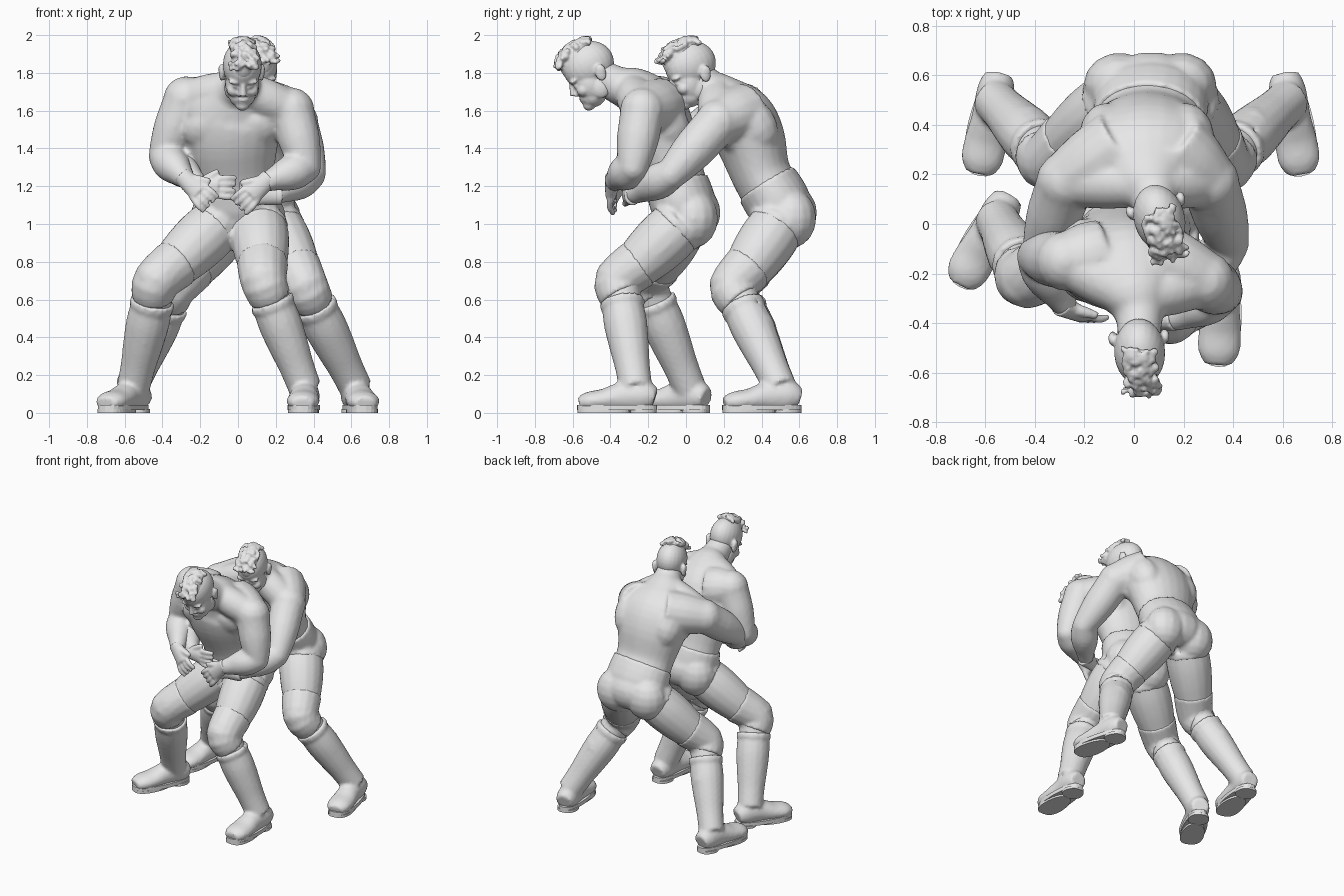
import bpy
import bmesh
import math
import random
from mathutils import Matrix, Vector

random.seed(4)
cube = bpy.data.objects.get("Cube")
if cube:
    bpy.data.objects.remove(cube, do_unlink=True)

X_AXIS = Vector((1, 0, 0))
BACK = Vector((0, 1, 0))

# One matte grey for everything
grey = bpy.data.materials.new("light grey")
grey.use_nodes = True
grey.diffuse_color = (.8, .8, .8, 1)
grey.node_tree.nodes["Principled BSDF"].inputs["Base Color"].default_value = grey.diffuse_color


def finish(name, bm, voxel=None, passes=3):
    """Turn overlapping volumes into one fused, softened object."""
    bmesh.ops.recalc_face_normals(bm, faces=bm.faces)
    mesh = bpy.data.meshes.new(name)
    bm.to_mesh(mesh)
    bm.free()
    mesh.materials.append(grey)
    obj = bpy.data.objects.new(name, mesh)
    bpy.context.collection.objects.link(obj)
    if voxel:
        fuse = obj.modifiers.new("fuse", 'REMESH')
        fuse.mode = 'VOXEL'
        fuse.voxel_size = voxel
        fuse.use_smooth_shade = True
        soften = obj.modifiers.new("soften", 'SMOOTH')
        soften.factor = .5
        soften.iterations = passes
    return obj


def cover(bm, rings):
    """Bridge rings of points into a closed tube."""
    rings = [[bm.verts.new(p) for p in ring] for ring in rings]
    sides = len(rings[0])
    for low, high in zip(rings, rings[1:]):
        for k in range(sides):
            n = (k + 1) % sides
            bm.faces.new((low[k], low[n], high[n], high[k]))
    bm.faces.new(rings[0][::-1])
    bm.faces.new(rings[-1])


def ball(bm, centre, radii, frame=Matrix.Identity(4), sides=14, rows=8):
    place = Matrix.Translation(centre) @ frame @ Matrix.Diagonal((*radii, 1))
    turns = [math.tau * k / sides for k in range(sides)]
    tilts = [.12 + (math.pi - .24) * i / rows for i in range(rows + 1)]
    cover(bm, [[place @ Vector((math.sin(t) * math.cos(a), math.sin(t) * math.sin(a), -math.cos(t)))
                for a in turns] for t in tilts])


def loft(bm, centres, sizes, side=X_AXIS, steps=4, sides=16):
    """Skin elliptical rings along a smooth path."""
    rows = [Vector((*c, *s)) for c, s in zip(centres, sizes)]
    rows = [rows[0]] + rows + [rows[-1]]
    dense = []
    for a, b, c, d in zip(rows, rows[1:], rows[2:], rows[3:]):
        for k in range(steps):
            t = k / steps
            dense.append((b * 2 + (c - a) * t + (a * 2 - b * 5 + c * 4 - d) * t * t
                          + (b * 3 - a - c * 3 + d) * t ** 3) * .5)
    dense.append(rows[-1])
    path = [Vector(row[:3]) for row in dense]
    angles = [math.tau * k / sides for k in range(sides)]
    rings = []
    for i, row in enumerate(dense):
        along = (path[min(i + 1, len(path) - 1)] - path[max(i - 1, 0)]).normalized()
        u = (side - along * side.dot(along)).normalized()
        v = along.cross(u)
        rings.append([path[i] + u * row[3] * math.cos(a) + v * row[4] * math.sin(a)
                      for a in angles])
    cover(bm, rings)


def limb(bm, a, b, radii):
    """Round tapered limb with evenly spaced radii."""
    last = len(radii) - 1
    loft(bm, [a.lerp(b, i / last) for i in range(last + 1)],
         [(r, r) for r in radii], (b - a).orthogonal())


def build_hand(name, wrist, tip):
    bm = bmesh.new()
    out = -BACK
    d = (tip - wrist).normalized()
    s = d.cross(out).normalized()
    if s.z < 0:
        s = -s
    # Palm, fingers, then the thumb on the upper edge
    loft(bm, [wrist - d * .04, wrist + d * .04, wrist + d * .1],
         [(.05, .045), (.052, .036), (.055, .028)], s)
    for j in (-1.5, -.5, .5, 1.5):
        base = wrist + d * .08 + s * .027 * j
        loft(bm, [base, base + d * .06 + s * .007 * j, base + d * .11 + s * .008 * j - out * .025],
             [(.018, .018), (.017, .017), (.013, .013)], s, sides=8)
    root = wrist + d * .02 + s * .03
    limb(bm, root, root + s * .055 + d * .075, (.026, .022, .014))
    finish(name, bm, .008, 2)


def build_head(name, centre, tilt, yaw):
    place = (Matrix.Translation(centre) @ Matrix.Rotation(math.radians(yaw), 4, 'Z')
             @ Matrix.Rotation(math.radians(tilt), 4, 'X'))
    bm = bmesh.new()
    # Skull, face, jaw, chin, lips, nose
    ball(bm, (0, -.02, .07), (.103, .14, .125), sides=24, rows=14)
    ball(bm, (0, -.065, -.02), (.09, .085, .11), sides=24, rows=14)
    ball(bm, (0, -.075, -.08), (.073, .075, .064))
    ball(bm, (0, -.12, -.115), (.038, .034, .03))
    ball(bm, (0, -.14, -.071), (.033, .014, .01))
    ball(bm, (0, -.138, -.088), (.028, .014, .011))
    limb(bm, Vector((0, -.146, .03)), Vector((0, -.168, -.03)), (.013, .016, .02))
    for m in (-1, 1):
        # Brow, cheek, eye, nostril, jaw corner, ear
        ball(bm, (m * .04, -.133, .036), (.042, .022, .012))
        ball(bm, (m * .047, -.11, -.03), (.038, .037, .034))
        ball(bm, (m * .037, -.132, .008), (.02, .015, .014))
        ball(bm, (m * .017, -.154, -.033), (.013, .014, .011))
        ball(bm, (m * .066, -.03, -.065), (.026, .05, .055))
        ball(bm, (m * .105, .012, .005), (.016, .03, .044), Matrix.Rotation(-.25, 4, 'X'))
        ball(bm, (m * .108, .02, .02), (.016, .026, .03))
    finish(name + "_head", bm, .008, 2).matrix_world = place

    # Tousled hair along the crown, longer toward the forehead
    bm = bmesh.new()
    ball(bm, (0, -.04, .1), (.08, .122, .115), sides=24, rows=14)
    for _ in range(110):
        across = random.uniform(-.7, .7)
        sweep = random.uniform(-.6, 1.15)
        spot = Vector((.1 * math.sin(across), -.025 - .142 * math.sin(sweep),
                       .075 + .133 * math.cos(sweep) * math.cos(across)))
        lift = .006 + .024 * max(0, sweep) * random.random()
        spot += (spot - Vector((0, -.02, .05))).normalized() * lift
        ball(bm, spot, (.012, .018, .014), Matrix.Rotation(random.uniform(-1, 1), 4, 'Z'), 8, 5)
    finish(name + "_hair", bm, .008, 1).matrix_world = place


def build_boot(name, knee, ankle, toe_dir, bend):
    h = Vector((*toe_dir, 0)).normalized()
    side = Vector((-h.y, h.x, 0))
    ground = Vector((ankle.x, ankle.y, 0))
    bm = bmesh.new()
    # Shaft, cuff and calf
    limb(bm, knee.lerp(ankle, .17), ankle, (.108, .115, .106, .093, .088))
    limb(bm, knee.lerp(ankle, .17), knee.lerp(ankle, .23), (.119, .119))
    ball(bm, knee.lerp(ankle, .42) - bend * .035, (.088, .088, .12))
    # Foot from heel to toe
    stations = ((-.1, .075, .06, .055), (-.04, .09, .076, .085), (.07, .085, .076, .08),
                (.17, .068, .086, .06), (.25, .06, .084, .052), (.3, .05, .055, .035))
    loft(bm, [ground + h * s[0] + Vector((0, 0, s[1])) for s in stations],
         [s[2:] for s in stations], side)
    finish(name + "_boot", bm, .013, 2)

    # Flat sole with a raised heel block
    bm = bmesh.new()
    for middle, length, width, low, high in ((.1, .212, .084, .014, .042), (.17, .14, .08, 0, .02),
                                             (-.04, .07, .072, 0, .02)):
        outline = []
        for k in range(32):
            a = math.tau * k / 32
            wide = width * (1 + .12 * math.cos(a)) * math.copysign(abs(math.sin(a)) ** .7, math.sin(a))
            outline.append(ground + h * (middle + length * math.cos(a)) + side * wide)
        cover(bm, [[p + Vector((0, 0, z)) for p in outline] for z in (low, high)])
    finish(name + "_sole", bm)


def build_wrestler(name, spine, arms, legs, tilt, yaw):
    spine = [Vector(p) for p in spine]
    crotch, pelvis, waist, ribs, chest, collar, neck, skull = spine
    build_head(name, skull, tilt, yaw)
    skin, trunks = bmesh.new(), bmesh.new()

    # Torso with a frame for the muscles
    widths = [(.16, .12), (.215, .16), (.215, .158), (.26, .185),
              (.27, .18), (.17, .13), (.102, .1), (.085, .088)]
    loft(skin, spine, widths, sides=24)
    loft(trunks, [crotch, pelvis, pelvis.lerp(waist, .75)],
         [(.17, .13), (.23, .172), (.225, .17)], sides=24)
    ball(trunks, pelvis + BACK * .085 - Vector((0, 0, .02)), (.18, .11, .13))
    up = (collar - ribs).normalized()
    front = X_AXIS.cross(up).normalized()
    frame = Matrix((X_AXIS, front, up)).transposed().to_4x4()
    for m, arm in zip((1, -1), arms):
        shoulder, elbow, wrist, tip = [Vector(p) for p in arm]
        s = X_AXIS * m
        # Chest muscle, side of back, shoulder blade, trapezius, spine column
        ball(skin, chest + front * .105 + s * .11 - up * .06, (.145, .07, .12), frame)
        ball(skin, ribs + s * .16 - front * .05 + up * .06, (.115, .13, .17), frame)
        limb(skin, chest + s * .1 - front * .055, shoulder, (.15, .145, .12))
        limb(skin, neck.lerp(collar, .5) - front * .02, shoulder, (.09, .105, .1))
        limb(skin, waist + s * .065 - front * .095, collar + s * .075 - front * .07, (.055, .1, .07))
        # Shoulder, upper arm, forearm
        ball(skin, shoulder, (.122, .122, .122))
        limb(skin, shoulder, elbow, (.118, .115, .112, .1, .082))
        ball(skin, elbow, (.08, .08, .08))
        limb(skin, elbow, wrist, (.082, .096, .088, .066, .05))
        build_hand(name + ("_left" if m > 0 else "_right") + "_hand", wrist, tip)

    for m, (hip, knee, ankle, toe_dir) in zip((1, -1), legs):
        hip, knee, ankle = Vector(hip), Vector(knee), Vector(ankle)
        label = name + ("_left" if m > 0 else "_right")
        bend = (knee - hip.lerp(ankle, .5)).normalized()
        # Thigh, buttock, trunks leg
        limb(skin, hip, knee, (.148, .154, .145, .126, .108))
        limb(skin, knee, knee.lerp(ankle, .3), (.105, .1))
        limb(trunks, hip, hip.lerp(knee, .1), (.152, .156))
        ball(trunks, hip + BACK * .07 + Vector((0, 0, .03)), (.145, .132, .155))
        # Knee pad
        pad = bmesh.new()
        loft(pad, [knee.lerp(hip, .33), knee + bend * .012, knee.lerp(ankle, .14)],
             [(.137, .137), (.123, .123), (.113, .113)])
        ball(pad, knee + bend * .05, (.09, .085, .1))
        finish(label + "_knee_pad", pad, .013, 2)
        build_boot(label, knee, ankle, toe_dir, bend)
    finish(name + "_body", skin, .014, 4)
    finish(name + "_trunks", trunks, .014, 3)


# Front wrestler, bent forward and pulling at the hold
build_wrestler(
    "front_wrestler",
    [(0, 0, .95), (0, -.01, 1.08), (-.02, -.06, 1.25), (-.04, -.13, 1.45),
     (-.03, -.18, 1.6), (0, -.27, 1.7), (.02, -.36, 1.735), (.02, -.465, 1.79)],
    [[(.285, -.23, 1.6), (.36, -.28, 1.3), (.14, -.39, 1.22), (-.02, -.41, 1.07)],
     [(-.275, -.15, 1.66), (-.395, -.13, 1.36), (-.27, -.34, 1.23), (-.12, -.41, 1.08)]],
    [[(.11, -.03, 1), (.14, -.355, .69), (.355, -.265, .13), (-.05, -1)],
     [(-.11, -.03, 1), (-.43, -.21, .69), (-.555, .02, .13), (-.55, -1)]], 30, 3)

# Rear wrestler, arms locked around the waist in front
build_wrestler(
    "rear_wrestler",
    [(.06, .5, .95), (.07, .5, 1.08), (.06, .4, 1.26), (.05, .34, 1.45),
     (.05, .28, 1.57), (.06, .18, 1.67), (.08, .11, 1.73), (.09, .065, 1.785)],
    [[(.305, .17, 1.54), (.385, -.08, 1.26), (.19, -.29, 1.15), (.02, -.33, 1.16)],
     [(-.275, .17, 1.56), (-.37, -.1, 1.35), (-.2, -.27, 1.2), (.02, -.31, 1.19)]],
    [[(.19, .49, 1), (.36, .255, .66), (.625, .5, .13), (.17, -1)],
     [(-.06, .49, 1), (-.34, .265, .66), (-.565, .5, .13), (-.2, -1)]], 21, 16)
